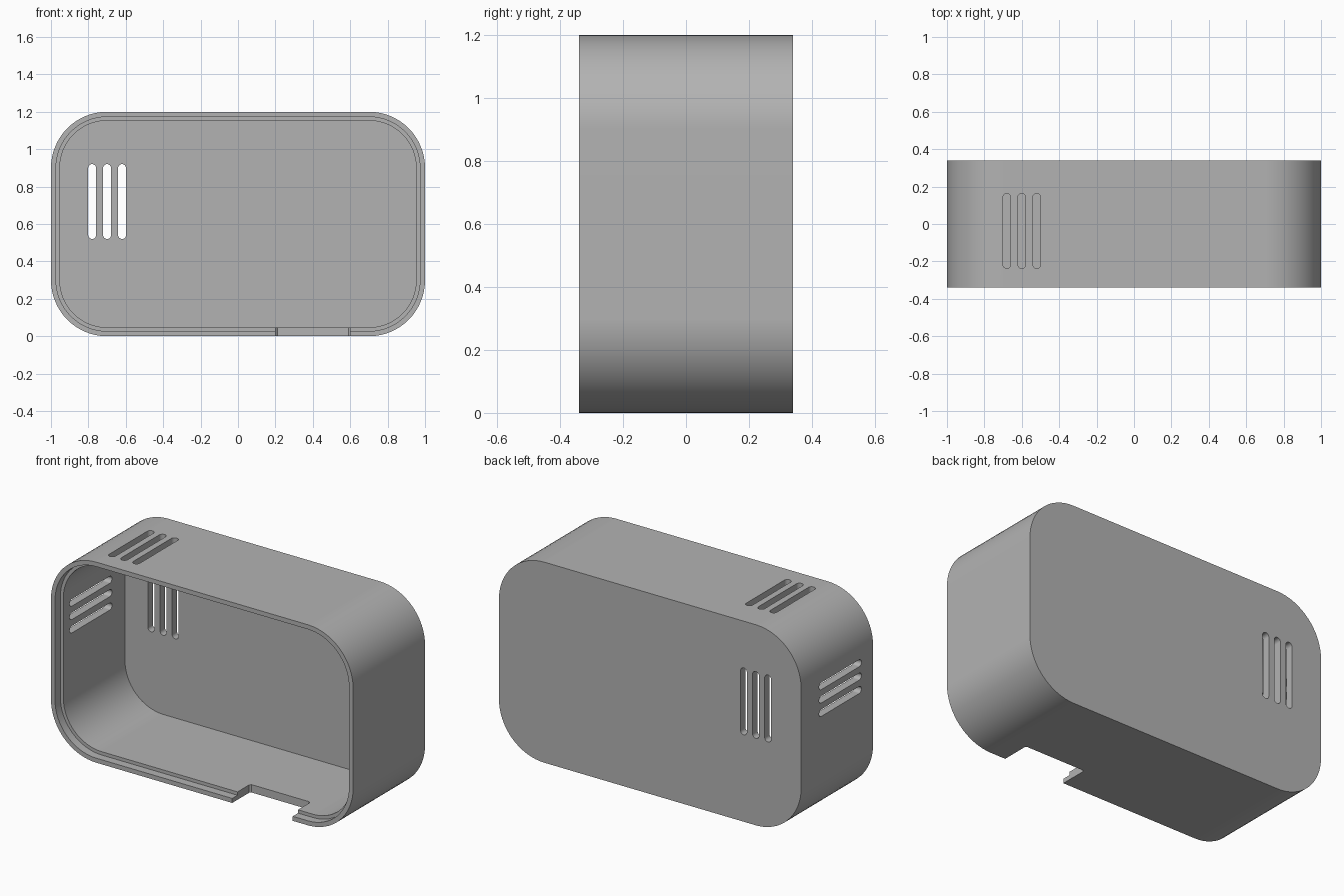
import bpy, bmesh, math
from mathutils import Matrix, Vector

if "Cube" in bpy.data.objects:
    bpy.data.objects.remove(bpy.data.objects["Cube"], do_unlink=True)

W, D, H = 2.0, 0.68, 1.2      # overall width, depth, height
R = 0.30                      # outer corner radius
WALL, LIP, LIP_DEPTH = 0.047, 0.027, 0.05
FRONT, BACK = -D / 2, D / 2
MID = H / 2

grey = bpy.data.materials.new("plain grey")
grey.use_nodes = True
grey.diffuse_color = (0.45, 0.45, 0.45, 1)
grey.node_tree.nodes["Principled BSDF"].inputs["Base Color"].default_value = (0.45, 0.45, 0.45, 1)


def rounded_prism(name, w, h, r, depth, matrix, steps=16):
    """Rounded rectangle in local XY, extruded along local Z, centred on its origin."""
    bm = bmesh.new()
    ring = []
    for k, (sx, sy) in enumerate([(1, 1), (-1, 1), (-1, -1), (1, -1)]):
        for i in range(steps + 1):
            a = math.pi / 2 * (k + i / steps)
            ring.append(bm.verts.new((sx * (w / 2 - r) + r * math.cos(a),
                                      sy * (h / 2 - r) + r * math.sin(a), -depth / 2)))
    bmesh.ops.remove_doubles(bm, verts=ring, dist=1e-5)
    face = bm.faces.new(sorted(bm.verts, key=lambda v: math.atan2(v.co.y, v.co.x)))
    new = bmesh.ops.extrude_face_region(bm, geom=[face])["geom"]
    bmesh.ops.translate(bm, verts=[g for g in new if isinstance(g, bmesh.types.BMVert)],
                        vec=(0, 0, depth))
    bmesh.ops.recalc_face_normals(bm, faces=bm.faces)
    bm.transform(matrix)
    mesh = bpy.data.meshes.new(name)
    bm.to_mesh(mesh)
    bm.free()
    mesh.materials.append(grey)
    obj = bpy.data.objects.new(name, mesh)
    bpy.context.collection.objects.link(obj)
    return obj


def facing_front(y0, y1):
    """Places a prism upright, running from y0 to y1."""
    return Matrix.Translation((0, (y0 + y1) / 2, MID)) @ Matrix.Rotation(math.pi / 2, 4, "X")


def slot(centre, long_axis, through):
    """Stadium cutter, long along one axis and passing along another."""
    x, z = Vector(long_axis), Vector(through)
    m = Matrix((x, z.cross(x), z)).transposed().to_4x4()
    return rounded_prism("slot_cutter", 0.40, 0.042, 0.0209, 0.2,
                         Matrix.Translation(centre) @ m, 8)


# Outer body
shell = rounded_prism("case_shell", W, H, R, D, facing_front(FRONT, BACK))

# Cavity, front rebate and cable notch
cutters = [
    rounded_prism("cavity_cutter", W - 2 * WALL, H - 2 * WALL, R - WALL, D,
                  facing_front(FRONT - WALL, BACK - WALL)),
    rounded_prism("rebate_cutter", W - 2 * LIP, H - 2 * LIP, R - LIP, 0.1 + LIP_DEPTH,
                  facing_front(FRONT - 0.1, FRONT + LIP_DEPTH)),
    rounded_prism("notch_cutter", 0.4, 0.3, 0.01, 0.4,
                  Matrix.Translation((0.4, FRONT + 0.02, 0)), 1),
]

# Three ventilation slots each in the back, top and side
for i in (-1, 0, 1):
    s = i * 0.08
    cutters += [
        slot((-0.7 + s, BACK, 0.72), (0, 0, 1), (0, 1, 0)),
        slot((-0.6 + s, -0.037, H), (0, 1, 0), (0, 0, 1)),
        slot((-W / 2, -0.03, 0.76 + s), (0, 1, 0), (1, 0, 0)),
    ]

# Cut everything away, then discard the cutters
bpy.context.view_layer.objects.active = shell
for cutter in cutters:
    mod = shell.modifiers.new("cut", "BOOLEAN")
    mod.operation, mod.solver, mod.object = "DIFFERENCE", "EXACT", cutter
    bpy.ops.object.modifier_apply(modifier=mod.name)
    bpy.data.objects.remove(cutter, do_unlink=True)

# Smooth corners with crisp rims
for o in bpy.context.selected_objects:
    o.select_set(False)
shell.select_set(True)
bpy.ops.object.shade_smooth_by_angle(angle=math.radians(30))
normals = shell.modifiers.new("flat_walls", "WEIGHTED_NORMAL")
normals.keep_sharp = True
